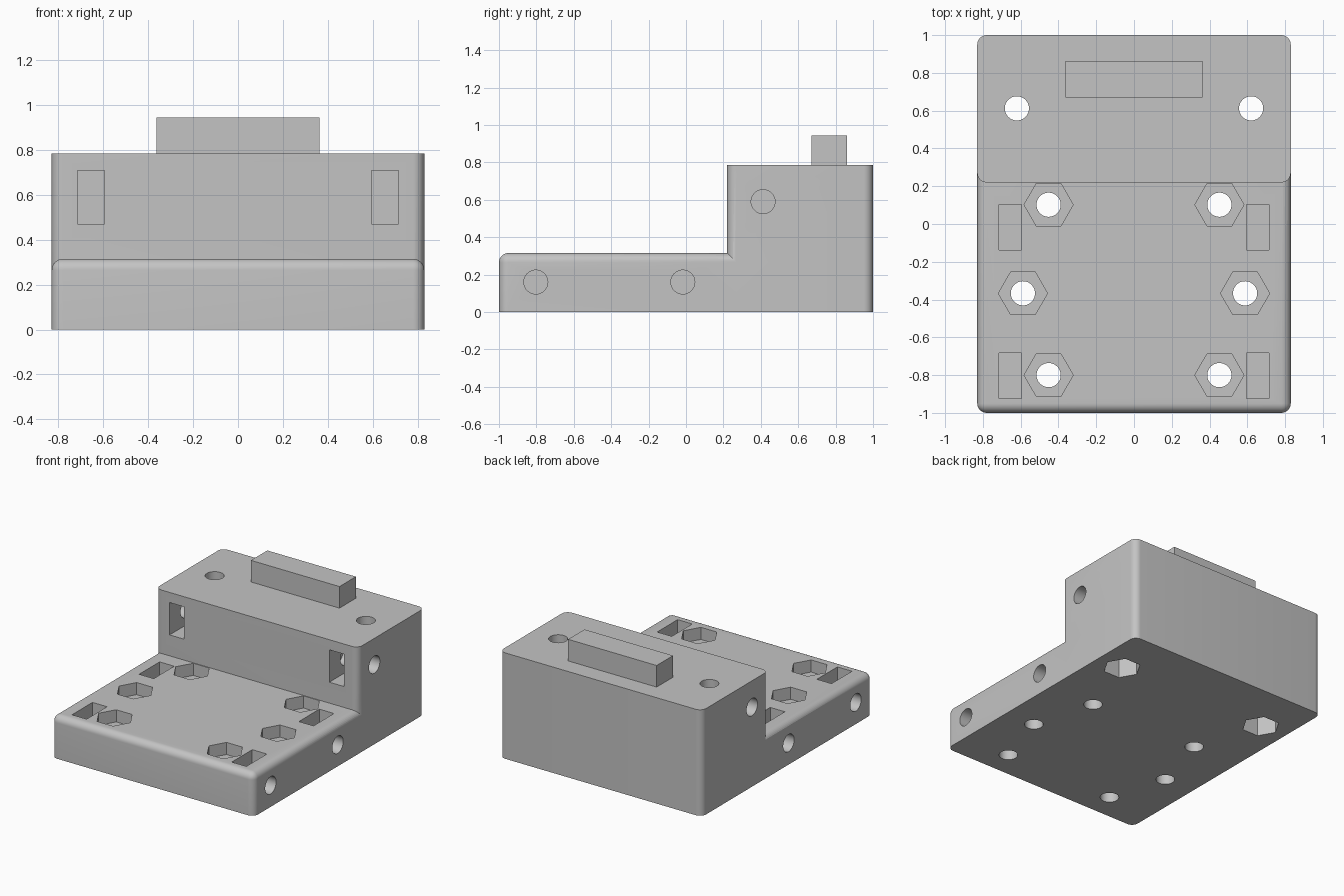
import bpy, bmesh, math
from mathutils import Matrix, Vector

if "Cube" in bpy.data.objects:
    bpy.data.objects.remove(bpy.data.objects["Cube"], do_unlink=True)

grey = bpy.data.materials.new("plain_grey")
grey.use_nodes = True
grey.diffuse_color = (0.55, 0.55, 0.55, 1)
grey.node_tree.nodes["Principled BSDF"].inputs["Base Color"].default_value = (0.55, 0.55, 0.55, 1)


def finish(bm, name):
    mesh = bpy.data.meshes.new(name)
    bm.to_mesh(mesh)
    bm.free()
    mesh.materials.append(grey)
    obj = bpy.data.objects.new(name, mesh)
    bpy.context.collection.objects.link(obj)
    return obj


def box(name, lo, hi, radius=0, round_top=False):
    """Box between two corners, with rounded upright and optionally top edges."""
    lo, hi = Vector(lo), Vector(hi)
    bm = bmesh.new()
    bmesh.ops.create_cube(bm, size=1)
    for v in bm.verts:
        v.co = (lo + hi) / 2 + v.co * (hi - lo)
    if radius:
        edges = []
        for e in bm.edges:
            a, b = (v.co.z for v in e.verts)
            if abs(a - b) > radius or (round_top and min(a, b) > lo.z + radius):
                edges.append(e)
        bmesh.ops.bevel(bm, geom=edges, offset=radius, segments=8,
                        profile=0.5, affect='EDGES')
    return finish(bm, name)


def rod(name, start, end, radius, sides=48):
    """Prism or cylinder between two points."""
    start, end = Vector(start), Vector(end)
    axis = end - start
    turn = axis.to_track_quat('Z', 'Y').to_matrix().to_4x4()
    spin = Matrix.Rotation(math.pi / 2, 4, 'Z')
    bm = bmesh.new()
    bmesh.ops.create_cone(bm, cap_ends=True, segments=sides, radius1=radius,
                          radius2=radius, depth=axis.length,
                          matrix=Matrix.Translation((start + end) / 2) @ turn @ spin)
    return finish(bm, name)


def combine(target, tool, operation):
    mod = target.modifiers.new("combine", 'BOOLEAN')
    mod.operation = operation
    mod.solver = 'EXACT'
    mod.object = tool
    bpy.context.view_layer.objects.active = target
    bpy.ops.object.modifier_apply(modifier=mod.name)
    bpy.data.objects.remove(tool, do_unlink=True)


W, BASE, TOP, STEP = 0.83, 0.315, 0.785, 0.22
HOLE, NUT = 0.064, 0.13

# Stepped body: tall rear block, low front plate and raised tab
body = box("mounting_block", (-W, STEP, 0), (W, 1, TOP), 0.05)
combine(body, box("plate", (-W, -1, 0), (W, 0.6, BASE), 0.05, True), 'UNION')
combine(body, box("tab", (-0.363, 0.67, TOP - 0.1), (0.363, 0.862, 0.945)), 'UNION')

for s in (-1, 1):
    cutters = []

    # Bolt holes through the plate, with hexagonal pockets on top
    for x, y in ((0.452, 0.102), (0.588, -0.367), (0.452, -0.8)):
        cutters.append(rod("bolt_hole", (s * x, y, -0.1), (s * x, y, 0.5), HOLE))
        cutters.append(rod("nut_pocket", (s * x, y, BASE - 0.09), (s * x, y, 0.5), NUT, 6))

    # Bolt holes through the block, with hexagonal pockets underneath
    cutters.append(rod("block_hole", (s * 0.62, 0.612, -0.1), (s * 0.62, 0.612, 1), HOLE))
    cutters.append(rod("block_pocket", (s * 0.62, 0.612, -0.1), (s * 0.62, 0.612, 0.4), NUT, 6))

    # Side bolt holes
    for y, z in ((-0.803, 0.16), (-0.017, 0.16), (0.412, 0.59)):
        cutters.append(rod("side_hole", (s * 0.53, y, z), (s * 1, y, z), HOLE))

    # Rectangular nut slots, in the plate top and in the block front
    x0, x1 = sorted((s * 0.595, s * 0.715))
    for y in (-0.803, -0.017):
        cutters.append(box("plate_slot", (x0, y - 0.12, 0.04), (x1, y + 0.12, 0.5)))
    cutters.append(box("block_slot", (x0, 0.1, 0.47), (x1, 0.53, 0.71)))

    for c in cutters:
        combine(body, c, 'DIFFERENCE')

# Smooth roundings, crisp edges
bpy.ops.object.select_all(action='DESELECT')
body.select_set(True)
bpy.context.view_layer.objects.active = body
bpy.ops.object.shade_smooth_by_angle(angle=math.radians(30))
